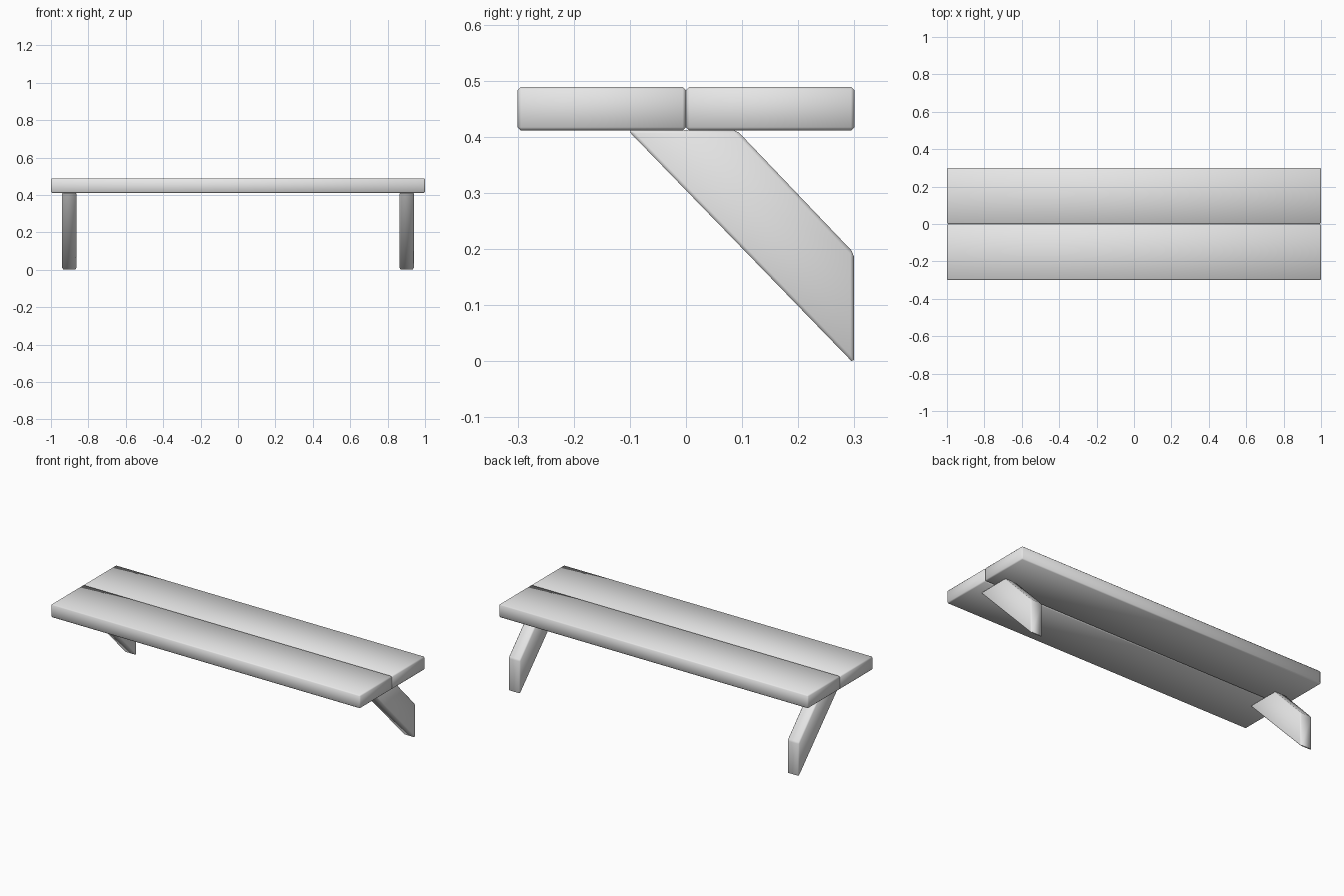
import bpy
import bmesh
import math

cube = bpy.data.objects.get("Cube")
if cube:
    bpy.data.objects.remove(cube, do_unlink=True)

grey = bpy.data.materials.new("plain grey")
grey.use_nodes = True
grey.diffuse_color = (0.8, 0.8, 0.8, 1)
grey.node_tree.nodes["Principled BSDF"].inputs["Base Color"].default_value = (0.8, 0.8, 0.8, 1)


def extrude_profile(name, profile, x0, x1):
    """Sweep a (y, z) outline from x0 to x1 and chamfer its edges."""
    bm = bmesh.new()
    face = bm.faces.new([bm.verts.new((x0, y, z)) for y, z in profile])
    swept = bmesh.ops.extrude_face_region(bm, geom=[face])["geom"]
    verts = [v for v in swept if isinstance(v, bmesh.types.BMVert)]
    bmesh.ops.translate(bm, verts=verts, vec=(x1 - x0, 0, 0))
    bmesh.ops.recalc_face_normals(bm, faces=bm.faces)
    bmesh.ops.bevel(bm, geom=bm.edges[:], offset=0.006, offset_type='OFFSET',
                    segments=1, affect='EDGES')
    mesh = bpy.data.meshes.new(name)
    bm.to_mesh(mesh)
    bm.free()
    mesh.materials.append(grey)
    obj = bpy.data.objects.new(name, mesh)
    bpy.context.collection.objects.link(obj)
    bpy.ops.object.select_all(action='DESELECT')
    obj.select_set(True)
    bpy.context.view_layer.objects.active = obj
    bpy.ops.object.shade_smooth_by_angle(angle=math.radians(50))
    return obj


# Two long planks side by side
for name, y0, y1 in (("front_plank", -0.3, 0), ("back_plank", 0, 0.3)):
    extrude_profile(name, [(y0, 0.411), (y1, 0.411), (y1, 0.489), (y0, 0.489)], -1, 1)

# Slanted wall brackets under each end
bracket = [(-0.104, 0.412), (0.09, 0.412), (0.299, 0.193), (0.299, -0.004)]
for name, x in (("left_bracket", 0.902), ("right_bracket", -0.902)):
    extrude_profile(name, bracket, x - 0.038, x + 0.038)
